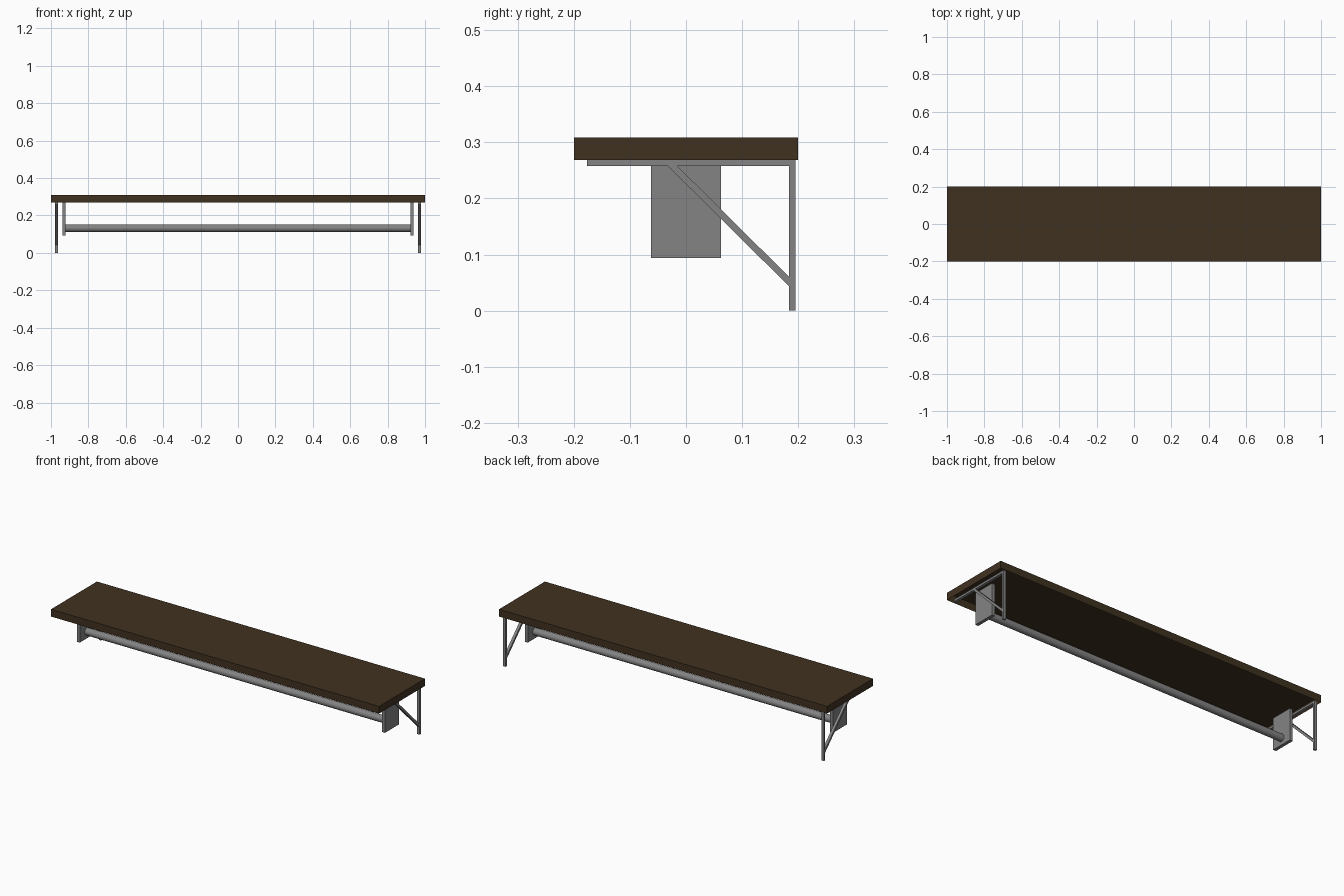
import bpy, bmesh, math
from mathutils import Vector

if "Cube" in bpy.data.objects:
    bpy.data.objects.remove(bpy.data.objects["Cube"])


def material(name, rgb):
    m = bpy.data.materials.new(name)
    m.diffuse_color = (*rgb, 1)
    m.use_nodes = True
    m.node_tree.nodes["Principled BSDF"].inputs["Base Color"].default_value = m.diffuse_color
    return m


WOOD = material("dark wood", (0.051, 0.031, 0.0145))
STEEL = material("grey steel", (0.23, 0.23, 0.23))


def box(name, lo, hi, mat):
    lo, hi = Vector(lo), Vector(hi)
    bpy.ops.mesh.primitive_cube_add(size=1, location=(lo + hi) / 2)
    o = bpy.context.object
    o.name = name
    o.scale = hi - lo
    bpy.ops.object.transform_apply(location=False, rotation=False, scale=True)
    o.data.materials.append(mat)
    return o


def prism(name, outline, x0, x1, mat):
    """Extrude a y-z outline from x0 to x1."""
    n = len(outline)
    verts = [(x, y, z) for x in (x0, x1) for y, z in outline]
    faces = [tuple(range(n))[::-1], tuple(range(n, 2 * n))]
    faces += [(i, (i + 1) % n, n + (i + 1) % n, n + i) for i in range(n)]
    me = bpy.data.meshes.new(name)
    me.from_pydata(verts, [], faces)
    me.materials.append(mat)
    o = bpy.data.objects.new(name, me)
    bpy.context.collection.objects.link(o)
    return o


# Shelf board, a shell open underneath
shelf = box("shelf_board", (-1, -0.2, 0.269), (1, 0.2, 0.309), WOOD)
bm = bmesh.new()
bm.from_mesh(shelf.data)
bmesh.ops.delete(bm, geom=[f for f in bm.faces if f.normal.z < -0.5], context='FACES')
bm.to_mesh(shelf.data)
bm.free()

for side, s in (("left", -1), ("right", 1)):
    # Bracket: upright, arm and 45 degree brace
    c, h = s * 0.97, 0.0075
    box(side + "_bracket_upright", (c - h, 0.184, 0), (c + h, 0.195, 0.269), STEEL)
    box(side + "_bracket_arm", (c - h, -0.176, 0.2575), (c + h, 0.184, 0.269), STEEL)
    prism(side + "_bracket_brace",
          [(-0.033, 0.2585), (0.185, 0.042), (0.185, 0.059), (-0.016, 0.2585)],
          c - h, c + h, STEEL)
    # Plate holding the rail
    p = s * 0.93
    box(side + "_rail_plate", (p - 0.009, -0.062, 0.094), (p + 0.009, 0.062, 0.269), STEEL)

# Hanging rail between the plates
bpy.ops.mesh.primitive_cylinder_add(vertices=32, radius=0.0195, depth=1.85,
                                    location=(0, 0, 0.132),
                                    rotation=(0, math.pi / 2, 0))
rail = bpy.context.object
rail.name = "hanging_rail"
rail.data.materials.append(STEEL)
bpy.ops.object.shade_smooth_by_angle()
